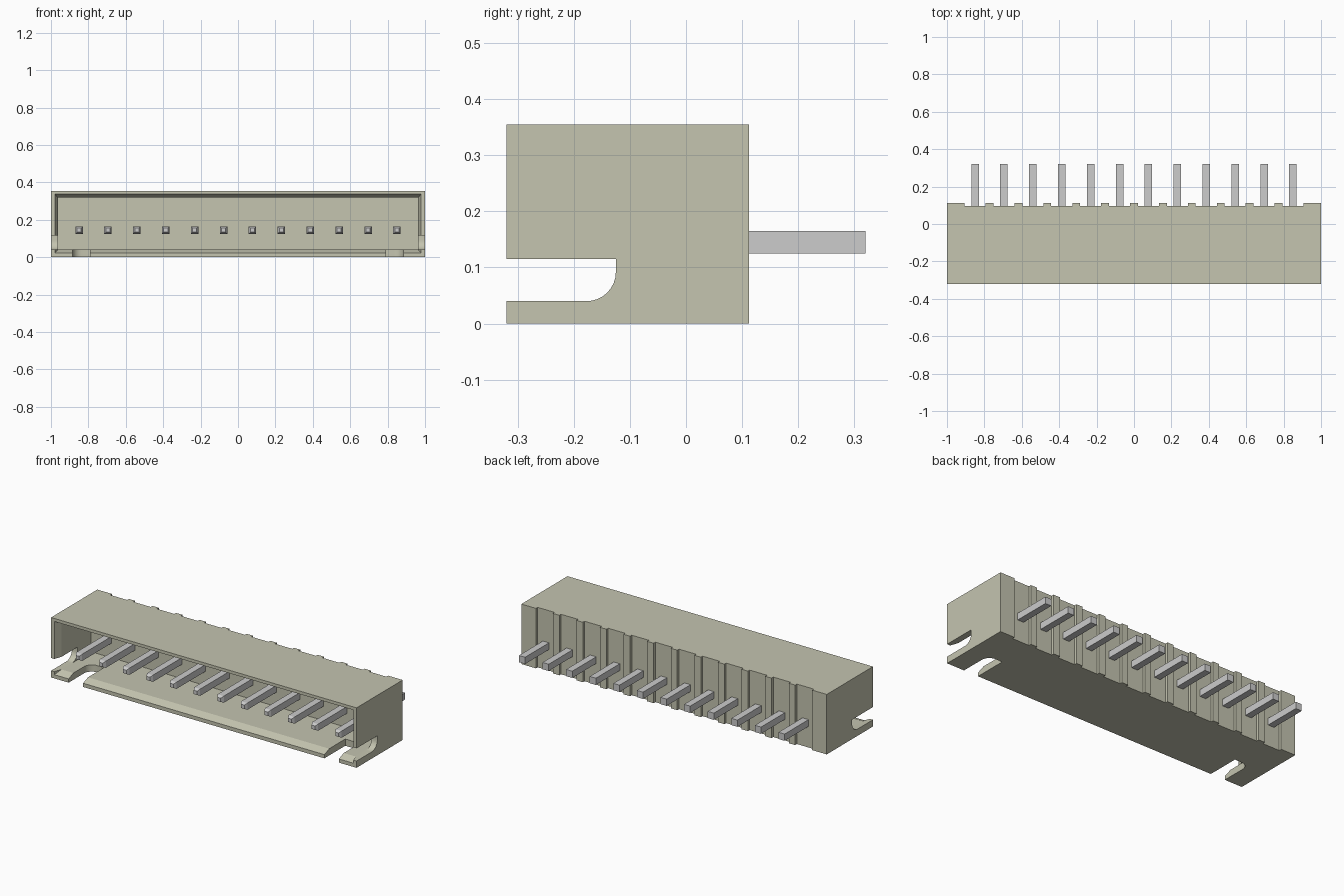
import bpy, bmesh, math

if "Cube" in bpy.data.objects:
    bpy.data.objects.remove(bpy.data.objects["Cube"], do_unlink=True)

PINS = 12
PITCH = 0.1545
pin_x = [(i - (PINS - 1) / 2) * PITCH for i in range(PINS)]


def material(name, rgb):
    mat = bpy.data.materials.new(name)
    mat.use_nodes = True
    mat.diffuse_color = (*rgb, 1)
    mat.node_tree.nodes["Principled BSDF"].inputs["Base Color"].default_value = (*rgb, 1)
    return mat


def loft(name, rings, mat):
    """Closed solid skinned through rings with equal point counts."""
    bm = bmesh.new()
    rows = [[bm.verts.new(p) for p in ring] for ring in rings]
    n = len(rows[0])
    for a, b in zip(rows, rows[1:]):
        for i in range(n):
            j = (i + 1) % n
            bm.faces.new((a[i], a[j], b[j], b[i]))
    bm.faces.new(rows[0])
    bm.faces.new(rows[-1])
    bmesh.ops.recalc_face_normals(bm, faces=bm.faces)
    mesh = bpy.data.meshes.new(name)
    bm.to_mesh(mesh)
    bm.free()
    mesh.materials.append(mat)
    obj = bpy.data.objects.new(name, mesh)
    bpy.context.collection.objects.link(obj)
    return obj


def rect(x0, x1, z0, z1, y):
    return [(x0, y, z0), (x1, y, z0), (x1, y, z1), (x0, y, z1)]


def arc(cx, cy, r, start, end, steps=8):
    return [(cx + r * math.cos(math.radians(start + (end - start) * i / steps)),
             cy + r * math.sin(math.radians(start + (end - start) * i / steps)))
            for i in range(steps + 1)]


def select_only(obj):
    bpy.ops.object.select_all(action='DESELECT')
    obj.select_set(True)
    bpy.context.view_layer.objects.active = obj


def cut(target, cutter):
    cutter.hide_render = True
    mod = target.modifiers.new("cut", 'BOOLEAN')
    mod.operation = 'DIFFERENCE'
    mod.solver = 'EXACT'
    mod.object = cutter
    select_only(target)
    bpy.ops.object.modifier_apply(modifier=mod.name)
    bpy.data.objects.remove(cutter, do_unlink=True)


plastic = material("warm grey plastic", (0.554, 0.554, 0.434))
metal = material("pin metal", (0.604, 0.604, 0.604))

# Housing: plan outline with thin ribs between the pins along the back
FRONT, BACK, GROOVE, TOP = -0.32, 0.112, 0.096, 0.355
outline = [(-1, FRONT), (1, FRONT), (1, BACK), (0.905, BACK), (0.905, GROOVE)]
for i in reversed(range(PINS - 1)):
    x = (pin_x[i] + pin_x[i + 1]) / 2
    outline += [(x + 0.021, GROOVE), (x + 0.021, BACK),
                (x - 0.021, BACK), (x - 0.021, GROOVE)]
outline += [(-0.905, GROOVE), (-0.905, BACK), (-1, BACK)]
housing = loft("housing", [[(x, y, z) for x, y in outline] for z in (0, TOP)], plastic)

# Front cavity with a bevelled mouth
mouth = (-0.979, 0.979, 0.022, 0.337)
inner = (-0.963, 0.963, 0.04, 0.318)
cut(housing, loft("cavity_cutter", [rect(*mouth, -0.4), rect(*mouth, FRONT),
                                    rect(*inner, -0.275), rect(*inner, 0.0)], plastic))

# Side slots with a rounded lower corner, and floor notches with a rounded outer corner
slot = [(-0.4, 0.115), (-0.4, 0.04)] + arc(-0.177, 0.092, 0.052, -90, 0) + [(-0.125, 0.115)]
notch = [(0.79, -0.4), (0.885, -0.4)] + arc(0.835, -0.175, 0.05, 0, 90) + [(0.79, -0.125)]
for s in (-1, 1):
    cut(housing, loft("slot_cutter", [[(s * x, y, z) for y, z in slot]
                                      for x in (0.955, 1.1)], plastic))
    cut(housing, loft("notch_cutter", [[(s * x, y, z) for x, y in notch]
                                       for z in (-0.1, 0.07)], plastic))
select_only(housing)
bpy.ops.object.shade_smooth_by_angle(angle=math.radians(18))

# Square pins with tapered front tips
for i, x in enumerate(pin_x):
    rings = [rect(x - h, x + h, 0.145 - h, 0.145 + h, y)
             for y, h in ((-0.288, 0.011), (-0.272, 0.02), (0.32, 0.02))]
    loft(f"pin_{i + 1}", rings, metal)
